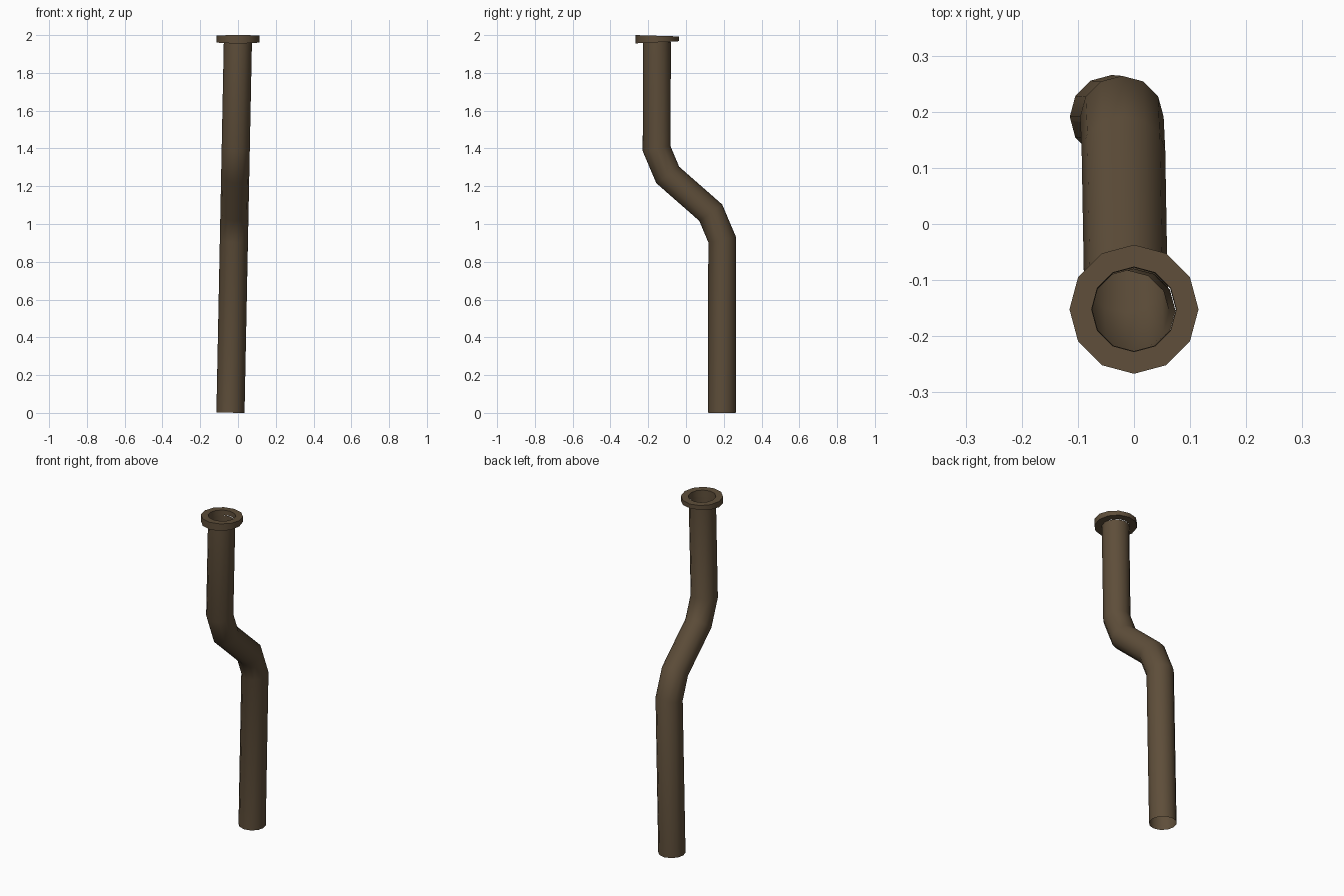
import bpy, bmesh, math
from mathutils import Vector

if "Cube" in bpy.data.objects:
    bpy.data.objects.remove(bpy.data.objects["Cube"])

SIDES = 12

brown = bpy.data.materials.new("rusty brown")
brown.diffuse_color = (0.112, 0.076, 0.042, 1)
brown.use_nodes = True
brown.node_tree.nodes["Principled BSDF"].inputs["Base Color"].default_value = brown.diffuse_color


def sweep(name, rings, closed=False):
    """Skin a tube through rings given as (centre, normal, radius)."""
    bm = bmesh.new()
    loops = []
    for centre, normal, r in rings:
        rot = Vector((0, 0, 1)).rotation_difference(Vector(normal).normalized())
        loops.append([bm.verts.new(Vector(centre) + rot @ Vector(
            (r * math.cos(a), r * math.sin(a), 0)))
            for a in (2 * math.pi * i / SIDES for i in range(SIDES))])
    pairs = list(zip(loops, loops[1:]))
    if closed:
        pairs.append((loops[-1], loops[0]))
    for lo, hi in pairs:
        for i in range(SIDES):
            j = (i + 1) % SIDES
            bm.faces.new((lo[i], lo[j], hi[j], hi[i]))
    mesh = bpy.data.meshes.new(name)
    bm.to_mesh(mesh)
    bm.free()
    mesh.materials.append(brown)
    obj = bpy.data.objects.new(name, mesh)
    bpy.context.collection.objects.link(obj)
    bpy.ops.object.select_all(action='DESELECT')
    obj.select_set(True)
    bpy.context.view_layer.objects.active = obj
    bpy.ops.object.shade_smooth_by_angle(angle=math.radians(42))


# Pipe: open tube with an S bend, leaning slightly in x
path = [Vector((-0.04 + 0.02 * z, y, z)) for y, z in
        [(0.191, 0.001), (0.191, 0.918), (0.131, 1.06), (-0.097, 1.26),
         (-0.156, 1.40), (-0.154, 1.965)]]
pipe = []
for i, p in enumerate(path):
    before = (p - path[i - 1]).normalized() if i else Vector()
    after = (path[i + 1] - p).normalized() if i < len(path) - 1 else Vector()
    pipe.append((p, before + after, 0.0745))
sweep("pipe", pipe)

# Flange: slightly wedge-shaped collar around the open top
under, upper = (0, -0.05, 1), (0, 0.03, 1)
low, high = (0, -0.152, 1.962), (0, -0.152, 1.9965)
sweep("flange", [(low, under, 0.0745), (low, under, 0.115),
                 (high, upper, 0.115), (high, upper, 0.0755)], closed=True)
